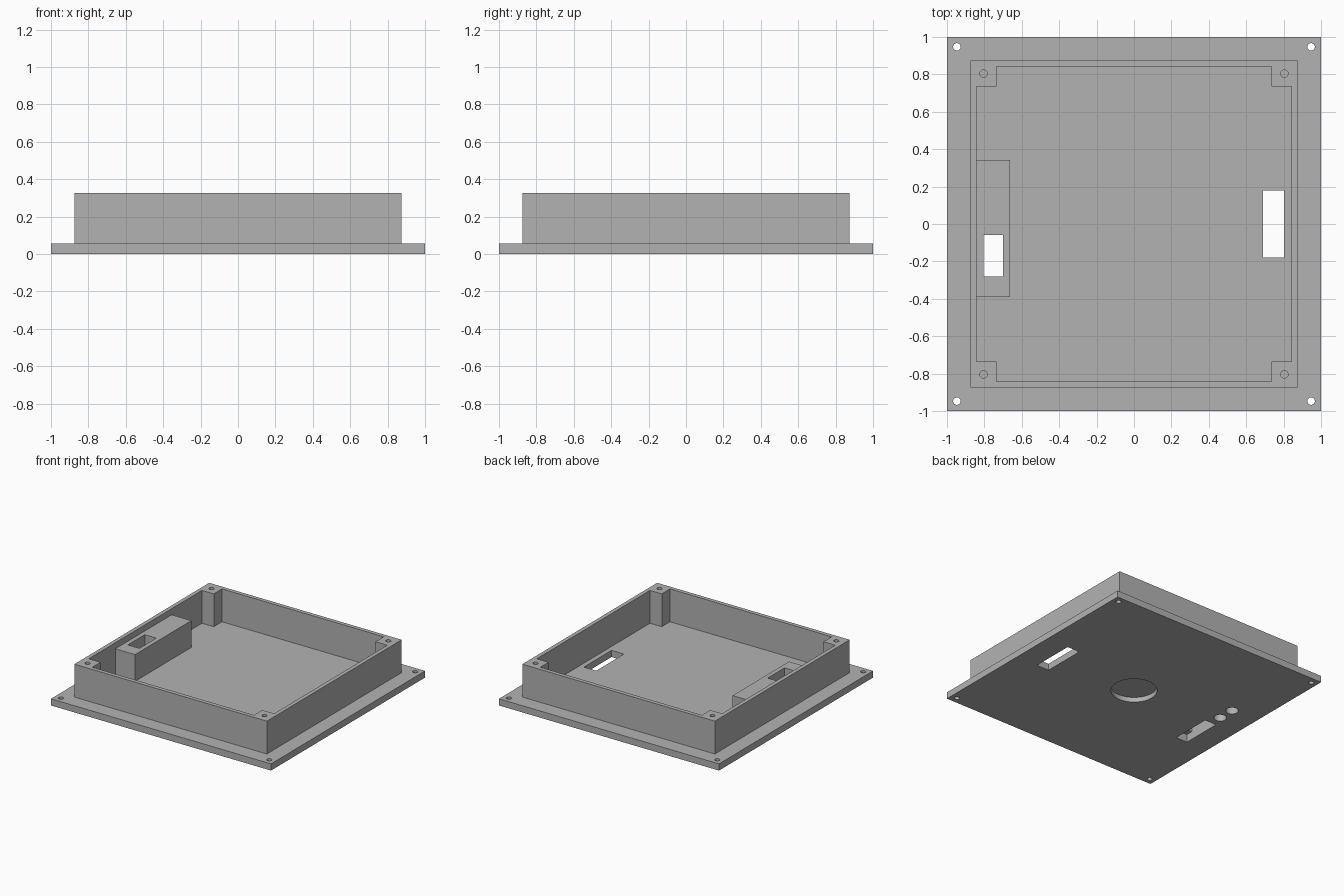
import bpy
import math

if "Cube" in bpy.data.objects:
    bpy.data.objects.remove(bpy.data.objects["Cube"], do_unlink=True)

PLATE = 0.055   # plate thickness
TOP = 0.325     # wall top
BLOCK_TOP = 0.275

grey = bpy.data.materials.new("grey plastic")
grey.use_nodes = True
grey.diffuse_color = (0.45, 0.45, 0.45, 1)
grey.node_tree.nodes["Principled BSDF"].inputs["Base Color"].default_value = grey.diffuse_color


def box(name, x, y, z):
    """Box from (min, max) ranges."""
    bpy.ops.mesh.primitive_cube_add(size=1)
    ob = bpy.context.object
    ob.name = name
    for v in ob.data.vertices:
        v.co = [r[0] if c < 0 else r[1] for c, r in zip(v.co, (x, y, z))]
    ob.data.materials.append(grey)
    return ob


def rod(name, x, y, radius, z):
    """Upright cylinder over a z range."""
    bpy.ops.mesh.primitive_cylinder_add(vertices=32, radius=radius, depth=z[1] - z[0],
                                        location=(x, y, sum(z) / 2))
    ob = bpy.context.object
    ob.name = name
    ob.data.materials.append(grey)
    return ob


def carve(ob, cutters):
    """Subtract cutters from ob, then discard them."""
    for cutter in cutters:
        cutter.hide_render = True
        bpy.context.view_layer.objects.active = ob
        mod = ob.modifiers.new("cut", "BOOLEAN")
        mod.operation = "DIFFERENCE"
        mod.solver = "EXACT"
        mod.object = cutter
        bpy.ops.object.modifier_apply(modifier=mod.name)
        bpy.data.objects.remove(cutter, do_unlink=True)
    bpy.ops.object.select_all(action="DESELECT")
    ob.select_set(True)
    bpy.context.view_layer.objects.active = ob
    bpy.ops.object.shade_smooth_by_angle(angle=math.radians(30))


corners = [(sx, sy) for sx in (-1, 1) for sy in (-1, 1)]
SLOT_X = (-0.805, -0.70)
WIDE_SLOT = (-0.34, 0.0)
NARROW_SLOT = (-0.28, -0.06)
ROUND_HOLES = (0.10, 0.24)


def socket_cutters():
    """Stepped slot and two blind round holes shared by plate and block."""
    cuts = [box("narrow_slot", SLOT_X, NARROW_SLOT, (-0.1, 0.5)),
            box("wide_slot", SLOT_X, WIDE_SLOT, (-0.1, PLATE + 0.01))]
    return cuts + [rod("round_hole", -0.762, y, 0.048, (-0.1, 0.23)) for y in ROUND_HOLES]


# Base plate with screw holes, cable slot, socket openings and round recess below
plate = box("base_plate", (-1, 1), (-1, 1), (0, PLATE))
cuts = [rod("screw_hole", 0.947 * sx, 0.947 * sy, 0.02, (-0.1, 0.2)) for sx, sy in corners]
cuts.append(box("cable_slot", (0.69, 0.803), (-0.18, 0.18), (-0.1, 0.2)))
cuts.append(rod("recess", 0, 0, 0.175, (-0.1, 0.04)))
carve(plate, cuts + socket_cutters())

# Wall frame: a cross-shaped cavity leaves a square post in each corner
walls = box("wall_frame", (-0.875, 0.875), (-0.875, 0.875), (PLATE, TOP))
cuts = [box("cavity", (-a, a), (-b, b), (0, 0.5)) for a, b in ((0.735, 0.842), (0.842, 0.735))]
cuts += [rod("post_hole", 0.804 * sx, 0.804 * sy, 0.02, (0.12, 0.5)) for sx, sy in corners]
carve(walls, cuts)

# Socket block against the inner wall
block = box("socket_block", (-0.842, -0.663), (-0.39, 0.342), (PLATE, BLOCK_TOP))
carve(block, socket_cutters())
